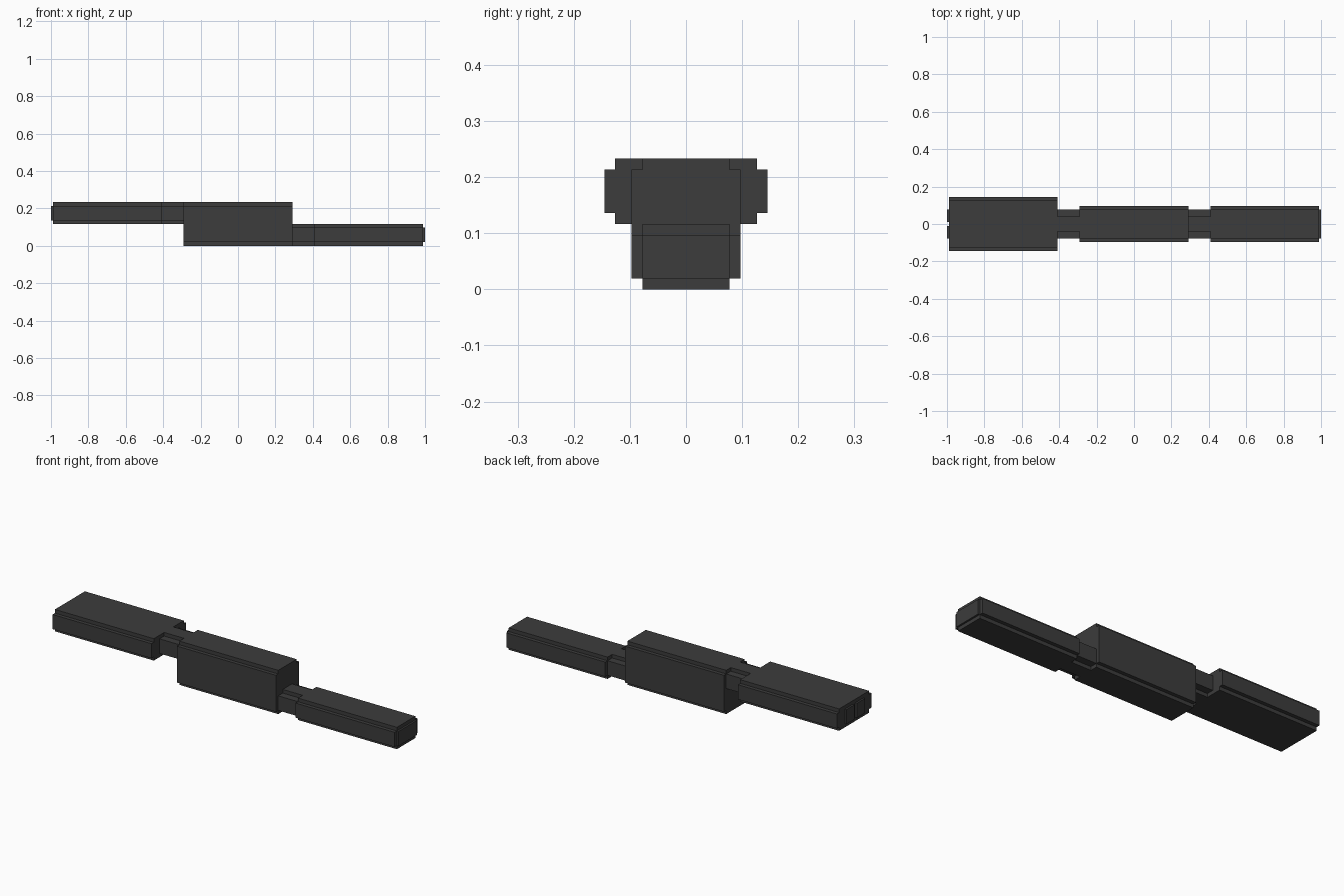
import bpy, bmesh

if "Cube" in bpy.data.objects:
    bpy.data.objects.remove(bpy.data.objects["Cube"])

U = 2 / 206  # one design unit; the model is 206 units long

mat = bpy.data.materials.new("dark_grey")
mat.diffuse_color = (0.045, 0.045, 0.045, 1)
mat.use_nodes = True
mat.node_tree.nodes["Principled BSDF"].inputs["Base Color"].default_value = mat.diffuse_color


def extrude_x(name, profile, x0, x1):
    """Extrude a (y, z) profile along x; all sizes in design units."""
    bm = bmesh.new()
    face = bm.faces.new([bm.verts.new((x0 * U, y * U, z * U)) for y, z in profile])
    new = bmesh.ops.extrude_face_region(bm, geom=[face])["geom"]
    verts = [v for v in new if isinstance(v, bmesh.types.BMVert)]
    bmesh.ops.translate(bm, verts=verts, vec=((x1 - x0) * U, 0, 0))
    bmesh.ops.recalc_face_normals(bm, faces=bm.faces)
    me = bpy.data.meshes.new(name)
    bm.to_mesh(me)
    bm.free()
    me.materials.append(mat)
    ob = bpy.data.objects.new(name, me)
    bpy.context.collection.objects.link(ob)
    return ob


def stepped(wide, narrow, z0, z1, s=2):
    """Rectangle with a square step cut from each corner."""
    half = [(wide, z0 + s), (wide, z1 - s), (narrow, z1 - s), (narrow, z1)]
    right = [(narrow, z0), (narrow, z0 + s)] + half
    return right + [(-y, z) for y, z in reversed(right)]


def rect(y0, y1, z0, z1):
    return [(y0, z0), (y1, z0), (y1, z1), (y0, z1)]


# Three main bodies
extrude_x("left_body", stepped(15, 13, 12, 24), -102, -42)
extrude_x("middle_body", stepped(10, 8, 0, 24), -30, 30)
extrude_x("right_body", stepped(10, 8, 0, 12), 42, 102)

# Narrow necks between the bodies
extrude_x("left_neck", stepped(8, 4, 12, 24), -42, -30)
extrude_x("right_neck", stepped(8, 4, 0, 12), 30, 42)

# Right end plate
extrude_x("right_end_plate", rect(-8, 8, 2, 10), 102, 103)

# Left end lugs with a thin slot between them
for side, y0, y1 in (("front", -8, -1), ("back", 1, 8)):
    extrude_x(side + "_end_lug", rect(y0, y1, 14, 22), -103, -102)
